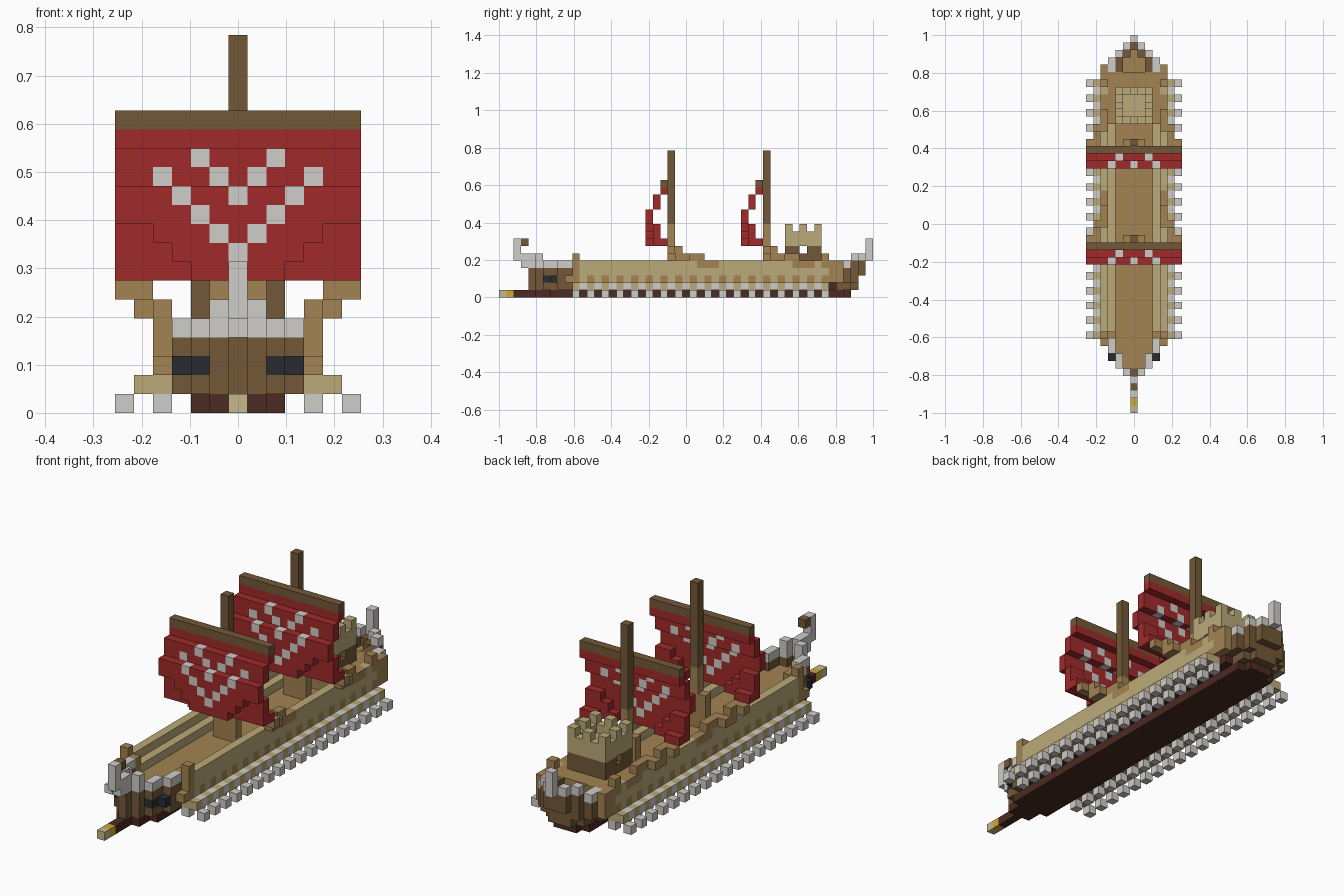
import bpy, bmesh
from mathutils import Vector

cube = bpy.data.objects.get("Cube")
if cube:
    bpy.data.objects.remove(cube)

U = 2 / 51  # block size
COLOURS = {
    "white": "D0CDC8", "sail_red": "A02A2A", "tan_wood": "BBAA78",
    "deck_brown": "A28352", "timber_brown": "735837", "keel_brown": "4C2A22",
    "eye_black": "292B2E", "gold": "CDA83A", "pale_gold": "C6B98F",
}
names = list(COLOURS)


def linear(c):
    return c / 12.92 if c <= 0.04045 else ((c + 0.055) / 1.055) ** 2.4


mats = []
for name, code in COLOURS.items():
    rgba = [linear(v / 255) for v in bytes.fromhex(code)] + [1]
    m = bpy.data.materials.new(name)
    m.use_nodes = True
    m.diffuse_color = rgba
    bsdf = m.node_tree.nodes["Principled BSDF"]
    bsdf.inputs["Base Color"].default_value = rgba
    bsdf.inputs["Roughness"].default_value = 0.9
    mats.append(m)

cells = {}  # (x, y, z) -> (part, colour)


def span(v):
    return range(v[0], v[1] + 1) if isinstance(v, tuple) else (v,)


def block(part, colour, xs, ys, zs):
    """Fill a box of blocks, mirrored left to right."""
    for x in span(xs):
        for y in span(ys):
            for z in span(zs):
                cells[x, y, z] = cells[-x, y, z] = (part, colour)


# Hull: narrow keel, planked body and deck
block("keel", "keel_brown", (0, 2), (7, 46), 0)
block("keel", "keel_brown", (0, 1), (5, 47), 0)
block("keel", "keel_brown", 0, (2, 4), 0)
block("hull", "keel_brown", (0, 3), (10, 45), 1)
block("hull", "tan_wood", 4, (10, 44), (1, 3))
block("hull", "deck_brown", (0, 3), (10, 45), 2)
block("rail", "tan_wood", 3, (11, 44), 3)
block("rail", "tan_wood", 4, (11, 44), 4)
block("rail_post", "deck_brown", (3, 4), 10, (3, 4))
block("rail_post", "deck_brown", 4, 10, 5)
block("hull", "deck_brown", 4, 9, 2)

# Bow: tapered sides with a white gunwale
bow = {4: 0, 5: 1, 6: 2, 7: 2, 8: 3, 9: 3}
for y, w in bow.items():
    block("bow", "timber_brown", (0, w), y, (1, 2))
    if w > 1:
        block("bow", "deck_brown", (0, w - 1), y, 2)
    block("bow", "timber_brown", w, y, 3)
    block("bow_gunwale", "white", w, y, 4)
block("bow_gunwale", "white", 1, 5, 5)
block("eye", "eye_black", 2, 6, 2)
block("eye", "eye_black", 3, 7, 2)

# Ram and curled prow
block("ram", "pale_gold", 0, 0, 0)
block("ram", "gold", 0, 1, 0)
block("prow", "white", 0, 2, (5, 7))
block("prow", "timber_brown", 0, 3, 7)
block("prow", "white", 0, 3, (4, 5))
block("prow", "white", 0, 4, (4, 5))
block("prow", "timber_brown", 0, 4, (2, 3))

# Stern: sides stepping inwards below, white gunwale rising to a tail
stern = {45: 3, 46: 3, 47: 3, 48: 2, 49: 1}
for y, w in stern.items():
    if y < 49:
        block("stern", "timber_brown", (0, w - 1), y, 1)
        block("stern", "timber_brown", (0, w), y, 2)
    block("stern", "timber_brown", (0, w), y, 3)
    if w > 1:
        block("stern", "deck_brown", (0, w - 1), y, 3)
    block("stern", "timber_brown", w, y, 4)
    if y > 45:
        block("stern_gunwale", "white", w, y, 5 if y > 47 else 4)
block("stern", "timber_brown", 2, (46, 47), 4)
block("stern", "timber_brown", 1, 48, 4)
block("stern", "timber_brown", 0, 49, 4)
block("stern", "deck_brown", 3, 45, 4)
block("stern", "deck_brown", 4, (45, 46), (2, 4))
block("stern", "deck_brown", 4, 44, (4, 5))
block("tail", "white", 0, 50, (5, 7))

# Raised stern deck
block("stern_deck", "deck_brown", (0, 3), (39, 44), (3, 4))
block("stern_deck", "deck_brown", (0, 2), 45, (3, 4))

# Oars in a staggered row with dark oar ports
for y in range(10, 45):
    if y % 2 == 0:
        block("oars", "white", 6, y, 0)
        block("oars", "white", 4, y, 0)
        block("oars", "tan_wood", 5, y, 1)
        block("oar_ports", "deck_brown", 4, y, 2)
    else:
        block("oars", "white", 5, y, 1)

# Castle with a passage across it and battlements
block("castle", "timber_brown", (0, 2), (39, 43), 5)
for ys in ((39, 40), (42, 43)):
    block("castle", "timber_brown", (0, 2), ys, 6)
block("castle", "tan_wood", (0, 2), (39, 43), 7)
for x in range(3):
    for y in range(39, 44):
        if x == 2 or y in (39, 43):
            block("battlements", "tan_wood", x, y, 8)
            if x % 2 == 0 and y % 2 == 1:
                block("battlements", "tan_wood", x, y, 9)

# Emblem rows on the sail: height -> distances from the centre
EMBLEM = {13: (2,), 12: (1, 4), 11: (0, 3), 10: (2,), 9: (1,), 8: (0,)}


def rig(part, m):
    """Mast at row m, with yard, billowed sail and sheets."""
    mast, sail, sheet = part + "_mast", part + "_sail", part + "_sheets"
    block(mast, "deck_brown", 0, m, (3, 9))
    block(mast, "timber_brown", 0, m, (10, 19))
    block(mast, "deck_brown", 1, m, (3, 6))
    block(part + "_yard", "timber_brown", (0, 6), m - 1, 15)
    block(sail, "sail_red", (0, 6), m - 1, 14)
    block(sail, "sail_red", (0, 6), m - 2, (12, 13))
    block(sail, "sail_red", (0, 6), m - 3, (10, 11))
    for z, w in ((9, 4), (8, 3), (7, 2)):
        block(sail, "sail_red", (0, w), m - 3, z)
        block(sail, "sail_red", (w + 1, 6), m - 2, z)
    block(sail, "sail_red", (5, 6), m - 1, 7)
    for z, xs in EMBLEM.items():
        for x in xs:
            block(sail, "white", x, m - 2 if z > 11 else m - 3, z)
    block(sheet, "deck_brown", 6, m, 6)
    block(sheet, "deck_brown", 5, (m, m + 1), 6)
    block(sheet, "deck_brown", 5, (m + 1, m + 2), 5)
    block(sheet, "deck_brown", 4, (m + 2, m + 4), 5)
    block(sheet, "deck_brown", 4, (m + 4, m + 6), 4)


rig("front", 23)
rig("rear", 36)

# Turn every part into a mesh that keeps only its outer faces
SIDES = [Vector(s) for s in ((1, 0, 0), (-1, 0, 0), (0, 1, 0),
                             (0, -1, 0), (0, 0, 1), (0, 0, -1))]
for part in sorted({p for p, c in cells.values()}):
    bm = bmesh.new()
    corners = {}

    def corner(p):
        key = tuple(round(v * 2) for v in p)
        if key not in corners:
            place = Vector((p.x, p.y - 25, p.z + 0.5))
            corners[key] = bm.verts.new(place * U)
        return corners[key]

    for pos, (owner, colour) in cells.items():
        if owner != part:
            continue
        for n in SIDES:
            c = Vector(pos)
            if tuple(int(v) for v in c + n) in cells:
                continue
            a = Vector((n.y, n.z, n.x))
            b = n.cross(a)
            ring = [corner(c + (n + a * s + b * t) / 2)
                    for s, t in ((1, 1), (-1, 1), (-1, -1), (1, -1))]
            bm.faces.new(ring).material_index = names.index(colour)
    mesh = bpy.data.meshes.new(part)
    bm.to_mesh(mesh)
    bm.free()
    for m in mats:
        mesh.materials.append(m)
    bpy.context.collection.objects.link(bpy.data.objects.new(part, mesh))
